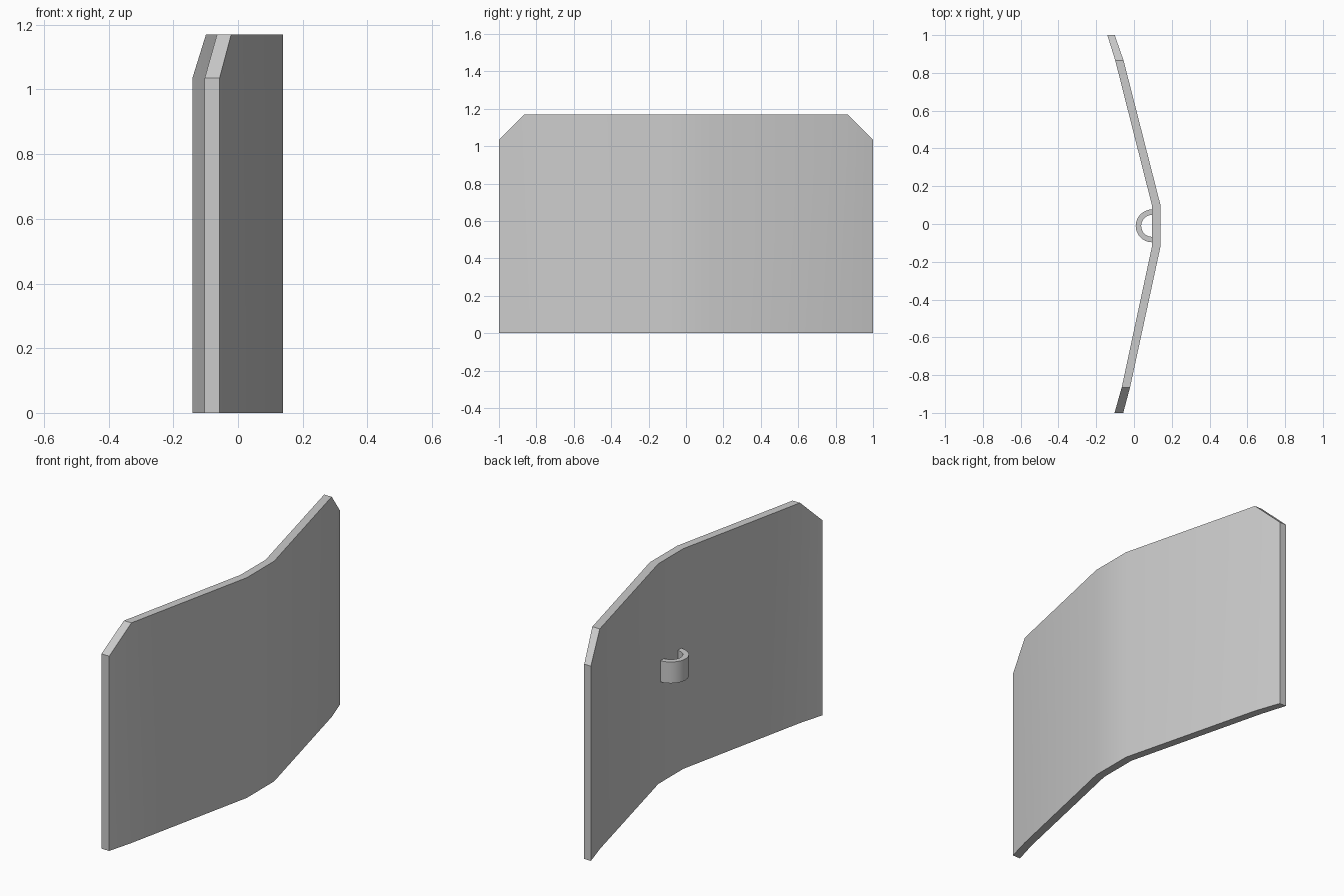
import bpy, bmesh
from math import pi, sin, cos, radians

if "Cube" in bpy.data.objects:
    bpy.data.objects.remove(bpy.data.objects["Cube"])


def wall(name, columns):
    """Vertical strip; each column is (inner xy, outer xy, bottom z, top z)."""
    bm = bmesh.new()
    rings = []
    for (ix, iy), (ox, oy), z0, z1 in columns:
        rings.append([bm.verts.new(p) for p in
                      ((ix, iy, z0), (ox, oy, z0), (ox, oy, z1), (ix, iy, z1))])
    for a, b in zip(rings, rings[1:]):
        for i in range(4):
            j = (i + 1) % 4
            bm.faces.new((a[i], a[j], b[j], b[i]))
    bm.faces.new(rings[0])
    bm.faces.new(rings[-1][::-1])
    bmesh.ops.recalc_face_normals(bm, faces=bm.faces)
    mesh = bpy.data.meshes.new(name)
    bm.to_mesh(mesh)
    bm.free()
    obj = bpy.data.objects.new(name, mesh)
    bpy.context.collection.objects.link(obj)
    bpy.ops.object.select_all(action='DESELECT')
    obj.select_set(True)
    bpy.context.view_layer.objects.active = obj
    bpy.ops.object.shade_smooth_by_angle(angle=radians(30))
    return obj


# Bent shield panel with clipped upper corners
HIGH, LOW = 1.17, 1.035
wall("shield_panel", [
    ((-0.103, -1.0), (-0.057, -1.0), 0, LOW),
    ((-0.065, -0.865), (-0.021, -0.865), 0, HIGH),
    ((0.096, -0.115), (0.139, -0.125), 0, HIGH),
    ((0.096, 0.095), (0.139, 0.105), 0, HIGH),
    ((-0.099, 0.865), (-0.055, 0.865), 0, HIGH),
    ((-0.141, 1.0), (-0.102, 1.0), 0, LOW),
])

# Half-ring grip on the rear face
CX, CY, R_IN, R_OUT, STEPS = 0.096, -0.01, 0.058, 0.087, 16
grip = []
for k in range(STEPS + 1):
    a = pi / 2 + pi * k / STEPS
    c, s = cos(a), sin(a)
    grip.append(((CX + R_IN * c, CY + R_IN * s),
                 (CX + R_OUT * c, CY + R_OUT * s), 0.535, 0.648))
wall("grip", grip)
